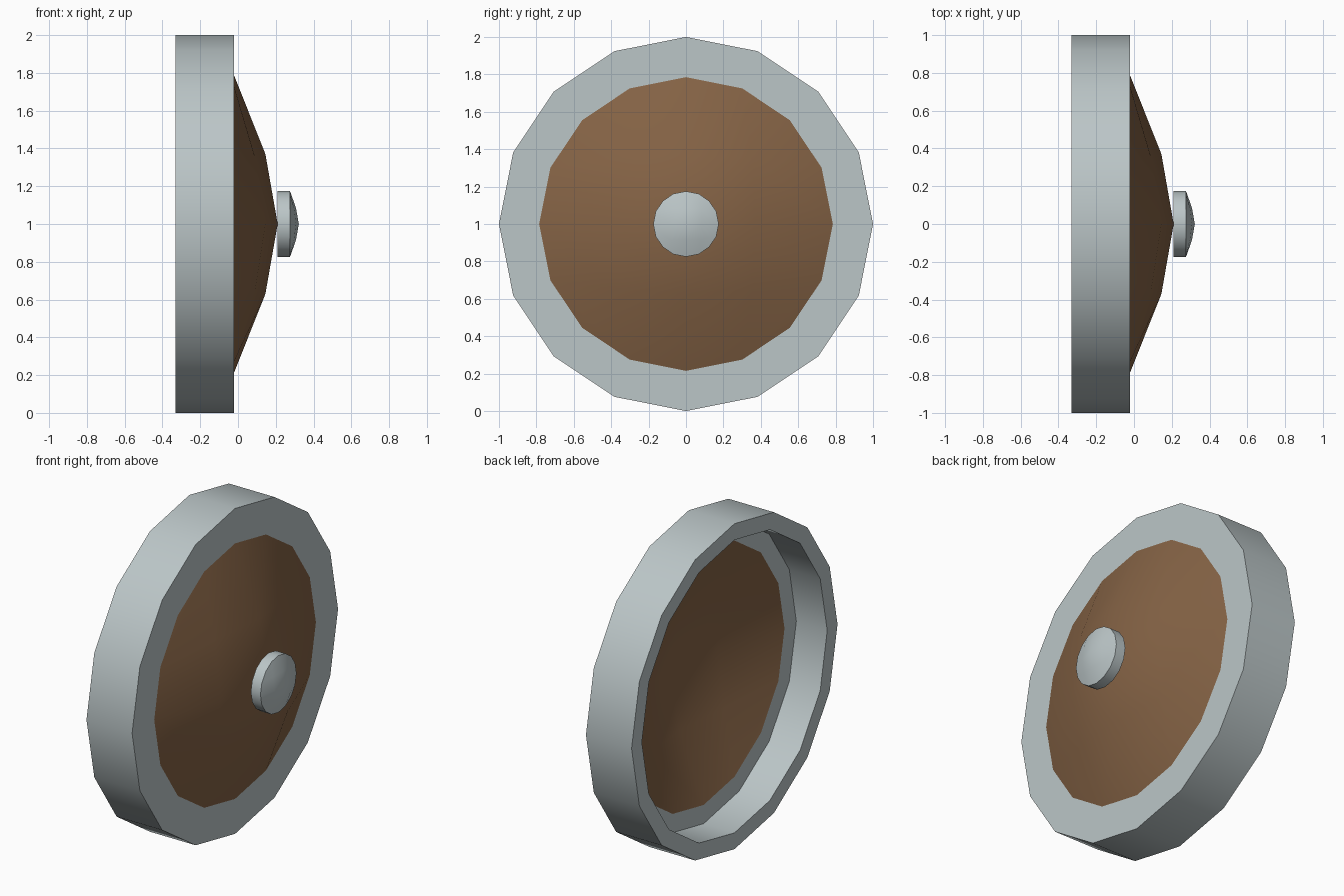
import bpy, bmesh, math

if "Cube" in bpy.data.objects:
    bpy.data.objects.remove(bpy.data.objects["Cube"])

SIDES = 16
CZ = 1.0  # height of the shield centre


def material(name, rgb):
    m = bpy.data.materials.new(name)
    m.diffuse_color = (*rgb, 1)
    m.use_nodes = True
    m.node_tree.nodes["Principled BSDF"].inputs["Base Color"].default_value = m.diffuse_color
    return m


steel = material("pale_steel", (0.50, 0.565, 0.575))
wood = material("brown_wood", (0.235, 0.125, 0.06))


def point(bm, x, r, a):
    return bm.verts.new((x, r * math.cos(a), CZ + r * math.sin(a)))


def ring(bm, x, r):
    return [point(bm, x, r, 2 * math.pi * i / SIDES) for i in range(SIDES)]


def bridge(bm, a, b):
    for i in range(SIDES):
        j = (i + 1) % SIDES
        bm.faces.new((a[i], a[j], b[j], b[i]))


def dome(bm, border, x_mid, r_mid, x_corner, r_corner, x_top):
    """Quad-grid cap: border of 16, inner ring of 8, one centre point."""
    inner = []
    for i in range(8):
        x, r = (x_corner, r_corner) if i % 2 else (x_mid, r_mid)
        inner.append(point(bm, x, r, math.pi * i / 4))
    top = point(bm, x_top, 0, 0)
    for q in range(4):
        k, m = 4 * q, 2 * q
        a, c, b = inner[m], inner[m + 1], inner[(m + 2) % 8]
        o = [border[(k + i) % SIDES] for i in range(5)]
        bm.faces.new((o[0], o[1], c, a))
        bm.faces.new((o[1], o[2], o[3], c))
        bm.faces.new((o[3], o[4], b, c))
        bm.faces.new((a, c, b, top))


def finish(bm, name, mat):
    bmesh.ops.recalc_face_normals(bm, faces=bm.faces)
    me = bpy.data.meshes.new(name)
    bm.to_mesh(me)
    bm.free()
    me.materials.append(mat)
    ob = bpy.data.objects.new(name, me)
    bpy.context.collection.objects.link(ob)
    bpy.ops.object.select_all(action='DESELECT')
    ob.select_set(True)
    bpy.context.view_layer.objects.active = ob
    bpy.ops.object.shade_smooth_by_angle(angle=math.radians(30))


# Rim: L-shaped section, open at the back
bm = bmesh.new()
profile = [(-0.33, 1), (-0.02, 1), (-0.02, 0.785),
           (-0.12, 0.785), (-0.12, 0.9), (-0.33, 0.9)]
rings = [ring(bm, x, r) for x, r in profile]
for i in range(len(rings)):
    bridge(bm, rings[i - 1], rings[i])
finish(bm, "shield_rim", steel)

# Wooden face: thick domed panel, front and back skins
bm = bmesh.new()
front, back = ring(bm, -0.02, 0.785), ring(bm, -0.12, 0.785)
bridge(bm, front, back)
dome(bm, front, 0.145, 0.37, 0.09, 0.50, 0.21)
dome(bm, back, 0.045, 0.37, -0.01, 0.50, 0.11)
finish(bm, "wooden_face", wood)

# Centre boss: short drum with a rounded cap
bm = bmesh.new()
base, lip = ring(bm, 0.21, 0.175), ring(bm, 0.275, 0.175)
bm.faces.new(base)
bridge(bm, base, lip)
dome(bm, lip, 0.307, 0.085, 0.297, 0.115, 0.322)
finish(bm, "centre_boss", steel)
